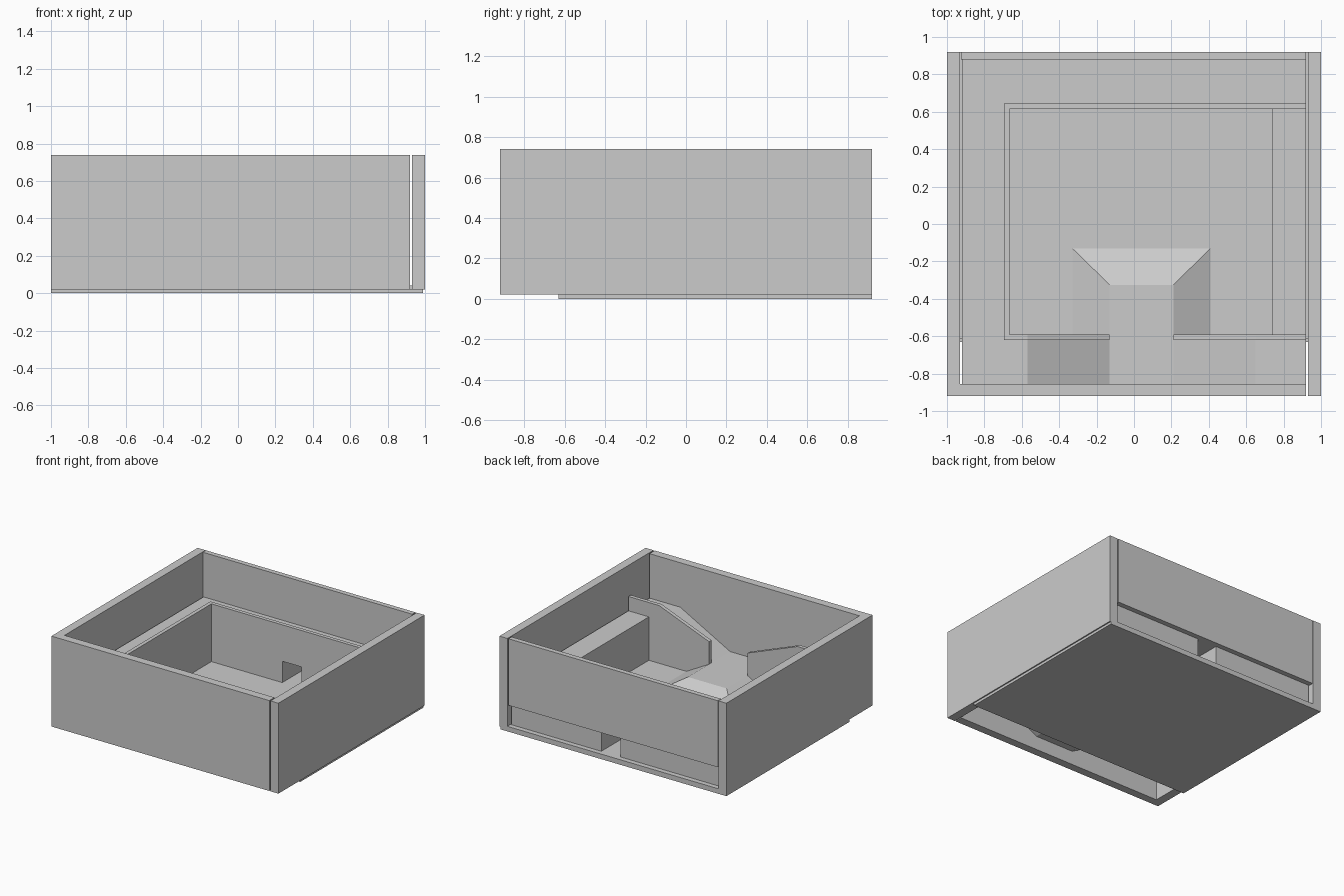
import bpy

if "Cube" in bpy.data.objects:
    bpy.data.objects.remove(bpy.data.objects["Cube"])


def mesh_object(name, verts, faces):
    me = bpy.data.meshes.new(name)
    me.from_pydata(verts, [], faces)
    me.validate()
    ob = bpy.data.objects.new(name, me)
    bpy.context.collection.objects.link(ob)
    return ob


def box(name, x, y, z):
    bpy.ops.mesh.primitive_cube_add(size=1, location=[sum(r) / 2 for r in (x, y, z)])
    ob = bpy.context.object
    ob.name = name
    ob.scale = [r[1] - r[0] for r in (x, y, z)]
    bpy.ops.object.transform_apply(location=False, rotation=False, scale=True)
    return ob


def extrude_y(name, profile, y0, y1):
    """Extrude a counter-clockwise (x, z) profile along y."""
    n = len(profile)
    verts = [(x, y, z) for y in (y0, y1) for x, z in profile]
    faces = [tuple(range(n)), tuple(reversed(range(n, 2 * n)))]
    faces += [(i, i + n, (i + 1) % n + n, (i + 1) % n) for i in range(n)]
    return mesh_object(name, verts, faces)


IN = 0.92              # half width of the interior
GROUND, PIT, LOW = 0.386, 0.04, 0.15
RIM = 0.50
DOOR = (-0.04, 0.13)   # rear tunnel in x
GATE = (-0.13, 0.21)   # front gap in x

# Outer shell
box("left_wall", (-1, -0.93), (-0.92, 0.92), (0.02, 0.74))
box("right_wall", (0.93, 1), (-0.92, 0.92), (0.02, 0.74))
box("front_wall", (-0.93, 0.92), (-0.92, -0.855), (0.02, 0.74))
box("back_wall", (-0.925, 0.92), (0.88, 0.92), (0.21, 0.74))
box("base_plate", (-1, 0.99), (-0.63, 0.92), (0, 0.02))
box("pit_floor", (-0.93, 0.93), (-0.615, 0.92), (0.02, PIT))

# Raised ground around the pit, with a tunnel through the back
box("left_ground", (-IN, -0.695), (-0.62, 0.645), (PIT, GROUND))
box("back_ground_left", (-IN, DOOR[0]), (0.645, 0.88), (PIT, GROUND))
box("back_ground_right", (DOOR[1], IN), (0.645, 0.88), (PIT, GROUND))
box("tunnel_roof", DOOR, (0.645, 0.88), (0.21, GROUND))
box("right_ledge", (0.74, IN), (-0.59, 0.615), (PIT, GROUND))

# Front ground strip dipping to the gate
top = [(-IN, GROUND), (-0.57, GROUND), (GATE[0], LOW), (GATE[1], LOW),
       (0.65, GROUND), (IN, GROUND)]
under = [(x, z - 0.02) for x, z in top]
extrude_y("front_ground", under + top[::-1], -0.855, -0.62)

# Pit rim walls
box("left_rim", (-0.695, -0.665), (-0.59, 0.615), (PIT, RIM))
extrude_y("back_rim", [(-0.695, PIT), (DOOR[0], PIT), (DOOR[0], 0.21), (DOOR[1], 0.21),
                       (DOOR[1], PIT), (IN, PIT), (IN, RIM), (-0.695, RIM)], 0.615, 0.645)
extrude_y("front_rim", [(-0.695, 0.02), (IN, 0.02), (IN, RIM), (0.65, RIM),
                        (GATE[1], 0.33), (GATE[1], LOW), (GATE[0], LOW), (GATE[0], 0.33),
                        (-0.57, RIM), (-0.695, RIM)], -0.62, -0.59)

# Sloped ramp down from the gate into the pit
mesh_object("entry_ramp",
            [(-0.33, -0.59, PIT), (0.41, -0.59, PIT), (0.41, -0.13, PIT), (-0.33, -0.13, PIT),
             (GATE[0], -0.59, LOW), (GATE[1], -0.59, LOW),
             (GATE[1], -0.325, LOW), (GATE[0], -0.325, LOW)],
            [(3, 2, 1, 0), (4, 5, 6, 7), (0, 1, 5, 4), (1, 2, 6, 5), (2, 3, 7, 6), (3, 0, 4, 7)])
